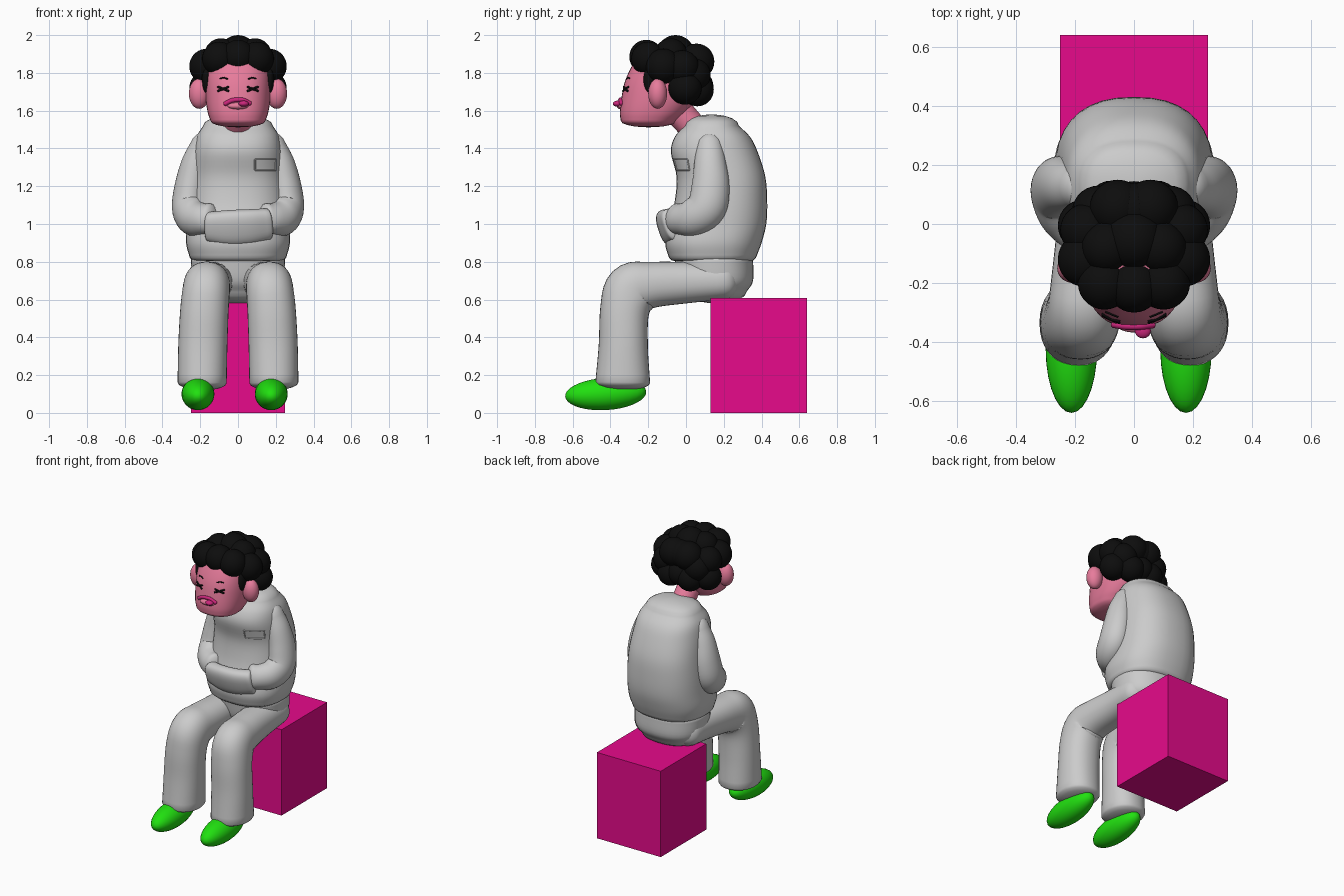
import bpy, bmesh, math
from mathutils import Vector, Matrix

if "Cube" in bpy.data.objects:
    bpy.data.objects.remove(bpy.data.objects["Cube"])


def material(name, rgb):
    m = bpy.data.materials.new(name)
    m.diffuse_color = (*rgb, 1)
    m.use_nodes = True
    m.node_tree.nodes["Principled BSDF"].inputs["Base Color"].default_value = m.diffuse_color
    return m


SKIN = material("skin pink", (0.8, 0.2, 0.33))
LIP = material("lip magenta", (0.6, 0.02, 0.2))
BOX = material("seat magenta", (0.8, 0.003, 0.26))
GREEN = material("shoe green", (0.015, 0.75, 0.005))
BLACK = material("black", (0.004, 0.004, 0.004))


def finish(name, bm, mat=None, smooth=True):
    bmesh.ops.recalc_face_normals(bm, faces=bm.faces)
    for f in bm.faces:
        f.smooth = smooth
    me = bpy.data.meshes.new(name)
    bm.to_mesh(me)
    bm.free()
    ob = bpy.data.objects.new(name, me)
    bpy.context.collection.objects.link(ob)
    if mat:
        me.materials.append(mat)
    return ob


def ball(name, loc, scale, mat=None, tilt=0):
    bm = bmesh.new()
    m = Matrix.Translation(loc) @ Matrix.Rotation(tilt, 4, 'X') @ Matrix.Diagonal((*scale, 1))
    bmesh.ops.create_uvsphere(bm, u_segments=28, v_segments=18, radius=1, matrix=m)
    return finish(name, bm, mat)


def spline(pts, steps=5):
    """Catmull-Rom through tuples of any length."""
    v = [Vector(p) for p in pts]
    v = [2 * v[0] - v[1]] + v + [2 * v[-1] - v[-2]]
    out = []
    for i in range(1, len(v) - 2):
        a, b, c, d = v[i - 1:i + 3]
        for k in range(steps):
            t = k / steps
            out.append(0.5 * (2 * b + (c - a) * t + (2 * a - 5 * b + 4 * c - d) * t * t
                              + (3 * b - a - 3 * c + d) * t ** 3))
    return out + [v[-2]]


def tube(name, pts, mat=None, caps=(0.03, 0.03), power=2.0, axis=(1, 0, 0), flat=False, n=36):
    """Rounded loft through (x, y, z, side radius, depth radius)."""
    s = spline(pts)
    c = [Vector(p[:3]) for p in s]
    rings = []
    for i, p in enumerate(s):
        t = (c[min(i + 1, len(c) - 1)] - c[max(i - 1, 0)]).normalized()
        if flat:
            t = Vector((0, 0, 1))
        rings.append((c[i], t, p[3], p[4]))

    def cap(ring, h, sign):
        o, t, a, b = ring
        ang = [math.radians(x) for x in (20, 40, 58, 74, 86)]
        return [(o + t * sign * h * math.sin(x), t, a * math.cos(x), b * math.cos(x)) for x in ang]

    rings = cap(rings[0], caps[0], -1)[::-1] + rings + cap(rings[-1], caps[1], 1)
    bm = bmesh.new()
    rows = []
    for o, t, a, b in rings:
        u = Vector(axis)
        u = (u - t * u.dot(t)).normalized()
        w = t.cross(u)
        row = []
        for k in range(n):
            th = 2 * math.pi * k / n
            x, y = math.cos(th), math.sin(th)
            x = math.copysign(abs(x) ** (2 / power), x)
            y = math.copysign(abs(y) ** (2 / power), y)
            row.append(bm.verts.new(o + u * a * x + w * b * y))
        rows.append(row)
    for r, q in zip(rows, rows[1:]):
        for k in range(n):
            bm.faces.new((r[k], r[(k + 1) % n], q[(k + 1) % n], q[k]))
    bm.faces.new(rows[0])
    bm.faces.new(rows[-1])
    return finish(name, bm, mat)


def profile(name, rows, **kw):
    """Loft from (z, front y, back y, half width) rows."""
    return tube(name, [(0, (f + b) / 2, z, w, (b - f) / 2) for z, f, b, w in rows], flat=True, **kw)


def stroke(name, xz, target, r, mat=None):
    """Thin line laid on the front of a target surface."""
    pts = []
    for x, z in xz:
        hit, loc, _, _ = target.ray_cast(Vector((x, -2, z)), Vector((0, 1, 0)))
        y = loc.y if hit else -0.3
        pts.append((x, y - r * 0.3, z, r, r))
    return tube(name, pts, mat, caps=(r * .5, r * .5), axis=(0, 1, 0.01), n=8)


# box seat
bm = bmesh.new()
bmesh.ops.create_cube(bm, size=1, matrix=Matrix.Translation((0, 0.385, 0.304))
                      @ Matrix.Diagonal((0.5, 0.51, 0.608, 1)))
finish("seat_box", bm, BOX, False)

# torso and hips
torso = profile("torso", [(0.82, -0.09, 0.37, 0.255), (0.90, -0.11, 0.40, 0.275),
                          (1.0, -0.09, 0.425, 0.27), (1.12, -0.06, 0.43, 0.262),
                          (1.25, -0.05, 0.42, 0.25), (1.38, -0.08, 0.38, 0.237),
                          (1.46, -0.06, 0.34, 0.22), (1.52, -0.01, 0.28, 0.185)],
                power=2.4, caps=(0.035, 0.06))
profile("hips", [(0.64, 0.0, 0.32, 0.205), (0.70, -0.04, 0.355, 0.24), (0.82, -0.06, 0.355, 0.25)],
        power=2.3, caps=(0.06, 0.02))

# legs, arms and shoes
for s, side, fx in ((-1, "left", -0.212), (1, "right", 0.176)):
    tube(f"{side}_leg", [(s * .14, .20, .70, .11, .10), (s * .145, 0, .69, .115, .11),
                         (s * .16, -.19, .677, .12, .123), (s * .168, -.285, .648, .125, .145),
                         (s * .178, -.325, .54, .128, .13), (s * .186, -.332, .36, .13, .13),
                         (s * .19, -.335, .16, .13, .145)], caps=(.08, .04), power=2.2)
    tube(f"{side}_arm", [(s * .195, .125, 1.41, .06, .07), (s * .225, .128, 1.32, .075, .085),
                         (s * .25, .13, 1.2, .085, .1), (s * .26, .11, 1.09, .09, .105),
                         (s * .235, .04, 1.035, .09, .1), (s * .185, -.02, 1.025, .08, .085),
                         (s * .145, -.055, 1.03, .065, .08)], caps=(.075, .03))
    ball(f"{side}_shoe", (fx, -.425, .1), (.087, .215, .085), GREEN, .06)
    ball(f"{side}_ear", (s * .205, -.15, 1.69), (.055, .05, .08), SKIN)

# joined sleeve cuffs over the belly
tube("sleeve_cuffs", [(-.155, -.07, .985, .08, .05), (-.05, -.095, .98, .095, .05),
                      (.06, -.095, .985, .095, .05), (.16, -.07, 1.0, .085, .05)],
     caps=(.02, .02), power=2.6, axis=(0, -.33, 1))

# neck and head
tube("neck", [(0, .10, 1.44, .075, .075), (0, .02, 1.53, .075, .075), (0, -.08, 1.64, .08, .08)], SKIN)
head = profile("head", [(1.545, -.345, -.05, .145), (1.59, -.35, .0, .16), (1.66, -.343, .05, .171),
                        (1.75, -.325, .08, .175), (1.83, -.29, .09, .17), (1.89, -.25, .07, .14)],
               mat=SKIN, power=2.4, caps=(.033, .05))

# curly hair
curls = [(0, -.055, 1.9, .1), (0, -.21, 1.885, .09), (0, .05, 1.86, .09), (0, .06, 1.73, .085),
         (.1, -.2, 1.875, .09), (.165, -.12, 1.835, .093), (.16, -.02, 1.83, .09),
         (.055, .055, 1.86, .095), (.09, -.08, 1.895, .088), (.17, -.005, 1.72, .088),
         (.075, .06, 1.71, .087), (.12, .04, 1.79, .09)]
for i, (x, y, z, r) in enumerate(curls):
    for s in ((1, -1) if x else (1,)):
        ball(f"hair_curl_{i}", (s * x, y, z), (r, r, r), BLACK)
for s in (-1, 1):
    ball("sideburn", (s * .168, -.19, 1.765), (.022, .035, .07), BLACK)

# face details and chest pocket
bpy.context.view_layer.update()
for s in (-1, 1):
    for up in (-1, 1):
        stroke("closed_eye", [(s * .05, 1.715 - up * .011), (s * .078, 1.715), (s * .106, 1.715 + up * .011)],
               head, .006, BLACK)
    stroke("eyebrow", [(s * .055, 1.768), (s * .075, 1.774), (s * .095, 1.771)], head, .004, BLACK)
stroke("upper_lip", [(-.07, 1.635), (-.035, 1.653), (0, 1.658), (.03, 1.655), (.065, 1.637)], head, .012, LIP)
ball("lower_lip", (0, -.345, 1.625), (.055, .022, .018), SKIN)
ball("tongue", (.03, -.362, 1.637), (.027, .025, .016), LIP)
x0, x1, z0, z1 = .09, .2, 1.285, 1.342
for a, b in (((x0, z0), (x0, z1)), ((x0, z1), (x1, z1)), ((x1, z1), (x1, z0)), ((x0, z0), (x1, z0))):
    stroke("pocket_seam", [(a[0] + (b[0] - a[0]) * k / 4, a[1] + (b[1] - a[1]) * k / 4) for k in range(5)],
           torso, .004)
